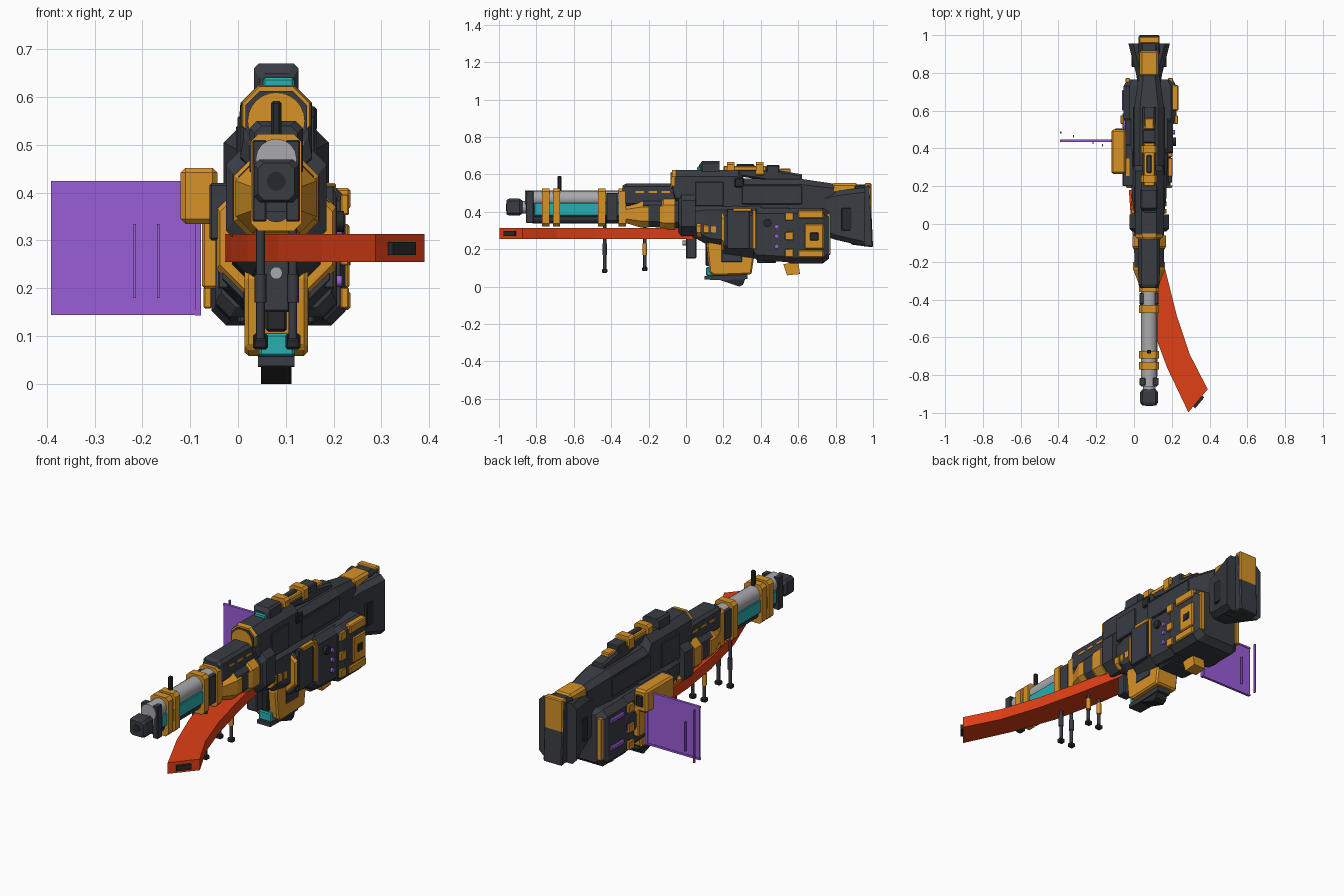
import bpy, bmesh, math
from mathutils import Vector

CX = 0.08  # weapon centre line


def material(name, r, g, b):
    m = bpy.data.materials.new(name)
    m.diffuse_color = (r, g, b, 1)
    return m


DARK = material("dark_metal", 0.04, 0.045, 0.055)
BLACK = material("black_metal", 0.02, 0.022, 0.025)
ORANGE = material("orange_paint", 0.68, 0.29, 0.02)
TEAL = material("teal_cell", 0.02, 0.43, 0.43)
RED = material("red_blade", 0.75, 0.05, 0.008)
PURPLE = material("purple_panel", 0.32, 0.11, 0.68)
STEEL = material("light_steel", 0.4, 0.4, 0.42)


def finish(name, bm, mat, bevel=0):
    bmesh.ops.recalc_face_normals(bm, faces=bm.faces)
    me = bpy.data.meshes.new(name)
    bm.to_mesh(me)
    bm.free()
    me.materials.append(mat)
    ob = bpy.data.objects.new(name, me)
    bpy.context.collection.objects.link(ob)
    if bevel:
        mod = ob.modifiers.new("edge_bevel", "BEVEL")
        mod.width, mod.segments, mod.limit_method = bevel, 1, "ANGLE"
    return ob


def skin(name, loops, mat, bevel=0):
    """Join matching point loops into a closed solid."""
    bm = bmesh.new()
    rings = [[bm.verts.new(p) for p in loop] for loop in loops]
    for a, b in zip(rings, rings[1:]):
        for i in range(len(a)):
            j = (i + 1) % len(a)
            bm.faces.new((a[i], a[j], b[j], b[i]))
    bm.faces.new(rings[0])
    bm.faces.new(rings[-1])
    return finish(name, bm, mat, bevel)


def loft(name, sections, mat, cx=CX, bevel=0):
    """Chamfered sections (y, half width, z low, z high, chamfer) along y."""
    loops = []
    for y, w, a, b, c in sections:
        loops.append([(cx + x, y, z) for x, z in (
            (-w + c, a), (w - c, a), (w, a + c), (w, b - c),
            (w - c, b), (-w + c, b), (-w, b - c), (-w, a + c))])
    return skin(name, loops, mat, bevel)


def box(name, x0, x1, y0, y1, z0, z1, mat, bevel=0.005):
    return skin(name, [[(x0, y, z0), (x1, y, z0), (x1, y, z1), (x0, y, z1)] for y in (y0, y1)], mat, bevel)


def pair(name, w0, w1, y0, y1, z0, z1, mat, bevel=0.003):
    for s in (-1, 1):
        a, b = sorted((CX + s * w0, CX + s * w1))
        box(name, a, b, y0, y1, z0, z1, mat, bevel)


def side(name, w, yz, mat, bevel=0):
    """Side profile of (y, z) points extruded across x."""
    return skin(name, [[(x, y, z) for y, z in yz] for x in (CX - w, CX + w)], mat, bevel)


def rod(name, p0, p1, r, mat, n=16):
    p0, p1 = Vector(p0), Vector(p1)
    bm = bmesh.new()
    d = p1 - p0
    bmesh.ops.create_cone(bm, cap_ends=True, segments=n, radius1=r, radius2=r, depth=d.length)
    bm.transform(d.to_track_quat("Z", "Y").to_matrix().to_4x4())
    bmesh.ops.translate(bm, verts=bm.verts, vec=(p0 + p1) / 2)
    for f in bm.faces:
        f.smooth = len(f.verts) == 4
    return finish(name, bm, mat)


# Barrel, muzzle and energy cells
loft("muzzle", [(-0.96, .038, .385, .462, .012), (-0.945, .047, .38, .47, .012),
                (-0.89, .047, .38, .47, .012), (-0.875, .035, .39, .46, .012)], DARK)
rod("muzzle_bore", (CX, -0.963, .424), (CX, -0.95, .424), .02, BLACK)
rod("muzzle_neck", (CX, -0.9, .424), (CX, -0.8, .424), .033, STEEL)
loft("barrel_frame", [(-0.84, .036, .36, .48, .015), (-0.33, .036, .36, .48, .015)], DARK)
rod("barrel_tube", (CX, -0.86, .47), (CX, -0.3, .47), .043, STEEL)
rod("lower_tube", (CX, -0.82, .37), (CX, -0.3, .37), .032, DARK)
pair("energy_cell", .03, .044, -0.81, -0.35, .38, .447, TEAL)
pair("barrel_front_clamp", .02, .05, -0.855, -0.815, .34, .51, DARK)
for y0, y1 in ((-0.77, -0.73), (-0.712, -0.673), (-0.47, -0.43), (-0.36, -0.32)):
    loft("barrel_ring", [(y0, .053, .32, .523, .016), (y1, .053, .32, .523, .016)], ORANGE)
pair("barrel_rear_clamp", .02, .05, -0.425, -0.365, .35, .5, DARK)
box("front_sight_post", .069, .091, -0.686, -0.666, .51, .592, BLACK)

# Shroud and faceted fore-end
loft("shroud", [(-0.34, .045, .44, .54, .015), (-0.32, .056, .43, .55, .015), (0.0, .056, .43, .55, .015)], DARK)
for i in range(5):
    pair("shroud_dash", .05, .0585, -0.27 + i * .07, -0.225 + i * .07, .499, .51, ORANGE, 0)
loft("fore_end_nose", [(-0.34, .045, .345, .43, .02), (-0.24, .085, .315, .46, .035), (-0.2, .085, .315, .46, .035)], ORANGE)
loft("fore_end_core", [(-0.23, .078, .32, .465, .03), (0.0, .08, .31, .465, .03)], DARK)
loft("fore_end_band", [(-0.14, .078, .31, .46, .035), (-0.12, .089, .305, .47, .035), (-0.06, .089, .305, .47, .035)], ORANGE)

# Curved blade under the barrel
left = [(-.027, .18), (-.015, 0), (.02, -.24), (.085, -.52), (.175, -.76), (.288, -.997)]
right = [(.09, .18), (.115, 0), (.165, -.24), (.225, -.48), (.295, -.69), (.39, -.875)]
skin("curved_blade", [[(*a, .255), (*b, .255), (*b, .314), (*a, .314)] for a, b in zip(left, right)], RED)
a, b = Vector(left[-1]), Vector(right[-1])
p, q = a.lerp(b, .25), a.lerp(b, .72)
n = Vector((.76, -.65)) * .014
skin("blade_tip_insert", [[(*(v + k * n), z) for v, z in ((p, .27), (q, .27), (q, .297), (p, .297))]
                          for k in (-.5, 1)], BLACK)

# Hanging support posts
for y, zb, mat in ((-0.435, .08, DARK), (-0.22, .09, ORANGE)):
    for x in (.047, .115):
        rod("support_post", (x, y, zb), (x, y, .38), .009, DARK, 8)
        box("post_foot", x - .016, x + .016, y - .014, y + .014, zb - .008, zb + .015, BLACK)
        rod("post_sleeve", (x, y, .17), (x, y, .23), .0125, mat, 8)

# Upper receiver
loft("receiver", [(-0.07, .068, .48, .61, .035), (-0.055, .075, .44, .623, .035), (0.28, .075, .38, .623, .035),
                  (0.31, .078, .36, .577, .03), (0.62, .078, .33, .575, .03), (0.79, .055, .3, .55, .025)], DARK)
loft("receiver_front_trim", [(-0.074, .07, .505, .622, .035), (-0.05, .073, .5, .625, .035)], ORANGE)
loft("receiver_front_face", [(-0.078, .064, .5, .613, .03), (-0.06, .064, .5, .613, .03)], DARK)
rod("front_arch", (CX, -0.083, .55), (CX, -0.06, .55), .06, ORANGE, 24)
pair("receiver_side_plate", .06, .081, 0.05, 0.2, .43, .56, DARK)
pair("receiver_rear_plate", .06, .084, 0.3, 0.62, .44, .54, DARK)
loft("sight_ramp", [(0.22, .035, .6, .63, .01), (0.47, .035, .56, .625, .01), (0.62, .035, .55, .6, .01)], DARK)
loft("sight_housing", [(0.07, .035, .6, .65, .01), (0.085, .047, .6, .67, .01), (0.18, .047, .6, .67, .01)], DARK)
box("sight_lens", .052, .118, 0.06, 0.08, .613, .641, TEAL)
box("rail_bar", .05, .11, 0.2, 0.43, .61, .645, ORANGE)
for y in (.22, .375):
    loft("rail_clamp", [(y, .042, .59, .665, .012), (y + .04, .042, .59, .665, .012)], ORANGE)
box("rail_groove", .067, .093, 0.27, 0.365, .64, .655, DARK)
box("rear_sight", .045, .115, 0.43, 0.5, .57, .65, DARK)
box("rear_sight_trim", .055, .105, 0.5, 0.56, .57, .63, ORANGE)
box("ejection_tab", .15, .165, 0.26, 0.31, .53, .58, BLACK)

# Central collar and lower receiver
loft("centre_collar", [(-0.04, .09, .29, .49, .05), (-0.025, .105, .27, .51, .05), (0.05, .105, .27, .51, .05)], DARK)
loft("lower_receiver", [(0.03, .075, .27, .44, .04), (0.12, .09, .22, .45, .04), (0.4, .1, .18, .45, .04)], DARK)
for i in range(3):
    y = .055 + i * .04
    loft("orange_rib", [(y, .093, .265, .35, .025), (y + .025, .093, .265, .35, .025)], ORANGE)
loft("octagon_trim", [(0.19, .118, .19, .42, .06), (0.205, .125, .18, .43, .06)], ORANGE)
loft("octagon_housing", [(0.2, .112, .17, .43, .05), (0.37, .115, .15, .43, .05)], DARK)
pair("housing_band", .1, .124, 0.355, 0.375, .2, .41, ORANGE)
pair("housing_cover", .1, .122, 0.22, 0.34, .2, .415, DARK)
pair("housing_cap", .1, .125, 0.25, 0.35, .4, .42, ORANGE)
box("under_block", .05, .11, 0.0, 0.055, .15, .28, DARK)
rod("under_ball", (CX, -0.02, .232), (CX, 0.03, .232), .013, STEEL)

# Front magazine grip
side("magazine_grip", .066, [(.15, .32), (.11, .22), (.125, .075), (.15, .058), (.35, .065), (.37, .2), (.36, .32)], ORANGE, .008)
pair("grip_inlay", .05, .069, 0.19, 0.3, .13, .2, DARK)
box("grip_front_groove", .058, .102, 0.105, 0.13, .11, .26, BLACK)
box("grip_cell", .044, .118, 0.108, 0.16, .057, .105, TEAL)
side("grip_base", .038, [(.1, .057), (.1, .037), (.2, .035), (.33, .04), (.33, .07)], DARK)
side("grip_spike", .032, [(.15, .045), (.285, 0), (.305, .01), (.32, .05)], BLACK)

# Rear power box
loft("power_box_front", [(0.36, .115, .16, .41, .03), (0.38, .127, .14, .42, .03), (0.56, .127, .13, .42, .03)], DARK)
loft("power_box", [(0.53, .128, .135, .41, .03), (0.56, .14, .122, .42, .03), (0.73, .14, .122, .42, .03),
                   (0.765, .12, .15, .4, .03)], DARK, .085)
for z in (.32, .27, .215):
    rod("purple_button", (.2, .485, z), (.218, .485, z), .012, PURPLE, 12)
rod("side_knob", (.2, .435, .34), (.222, .435, .34), .022, BLACK, 16)
for z in (.18, .27, .375):
    pair("box_orange_tab", .135, .152, 0.53, 0.575, z - .022, z + .022, ORANGE)
box("panel_frame", .215, .233, 0.635, 0.735, .2, .335, ORANGE)
box("panel_window", .22, .236, 0.66, 0.71, .245, .29, BLACK)
box("panel_cap", .2, .235, 0.6, 0.735, .365, .41, ORANGE)
box("panel_foot", .2, .235, 0.6, 0.735, .155, .195, ORANGE)
pair("box_rear_trim", .1, .126, 0.75, 0.772, .17, .39, ORANGE)
side("box_lower_fin", .035, [(.52, .12), (.54, .06), (.61, .067), (.6, .13)], ORANGE)
box("box_under_rail", 0, .16, 0.38, 0.48, .125, .16, DARK)
for z in (.215, .36):
    box("left_purple_strip", -.064, -.05, 0.6, 0.71, z - .012, z + .012, PURPLE)

# Flared shoulder stock
loft("stock", [(0.74, .06, .27, .5, .03), (0.8, .07, .25, .51, .025), (0.955, .11, .215, .53, .025)], DARK)
side("stock_pad", .055, [(.9, .54), (.985, .545), (1.0, .21), (.88, .225)], DARK, .006)
pair("stock_recess", .06, .092, 0.83, 0.93, .3, .42, BLACK)
box("stock_cheek_rest", .03, .13, 0.78, 0.92, .495, .553, ORANGE, .012)
box("stock_end_plate", .026, .134, 0.955, 0.992, .28, .553, ORANGE)
box("stock_top_joint", .04, .12, 0.91, 0.96, .5, .545, DARK)

# Left shield arm with purple panel
box("shield_bracket", -.12, -.043, 0.265, 0.5, .335, .452, ORANGE, .01)
box("bracket_window", -.1, -.06, 0.49, 0.506, .365, .425, BLACK)
box("bracket_pillar", -.075, -.03, 0.42, 0.5, .2, .36, ORANGE)
box("bracket_mount", -.06, 0, 0.2, 0.42, .3, .42, DARK)
rod("pivot_disc", (-.035, .535, .29), (-.062, .535, .29), .05, DARK, 20)
rod("pivot_ring", (-.03, .535, .29), (-.056, .535, .29), .056, PURPLE, 20)
box("shield_panel", -.391, -.08, 0.436, 0.444, .145, .425, PURPLE, 0)
box("shield_hinge", -.09, -.077, 0.43, 0.45, .143, .425, PURPLE, 0)
for z in (.149, .42):
    box("shield_edge", -.391, -.08, 0.433, 0.447, z - .005, z + .005, PURPLE, 0)
for x, y, z0, z1 in ((-.388, .484, .145, .425), (-.32, .465, .18, .335), (-.217, .43, .18, .335), (-.167, .417, .18, .335)):
    box("shield_slat", x - .003, x + .003, y - .006, y + .006, z0, z1, PURPLE, 0)
